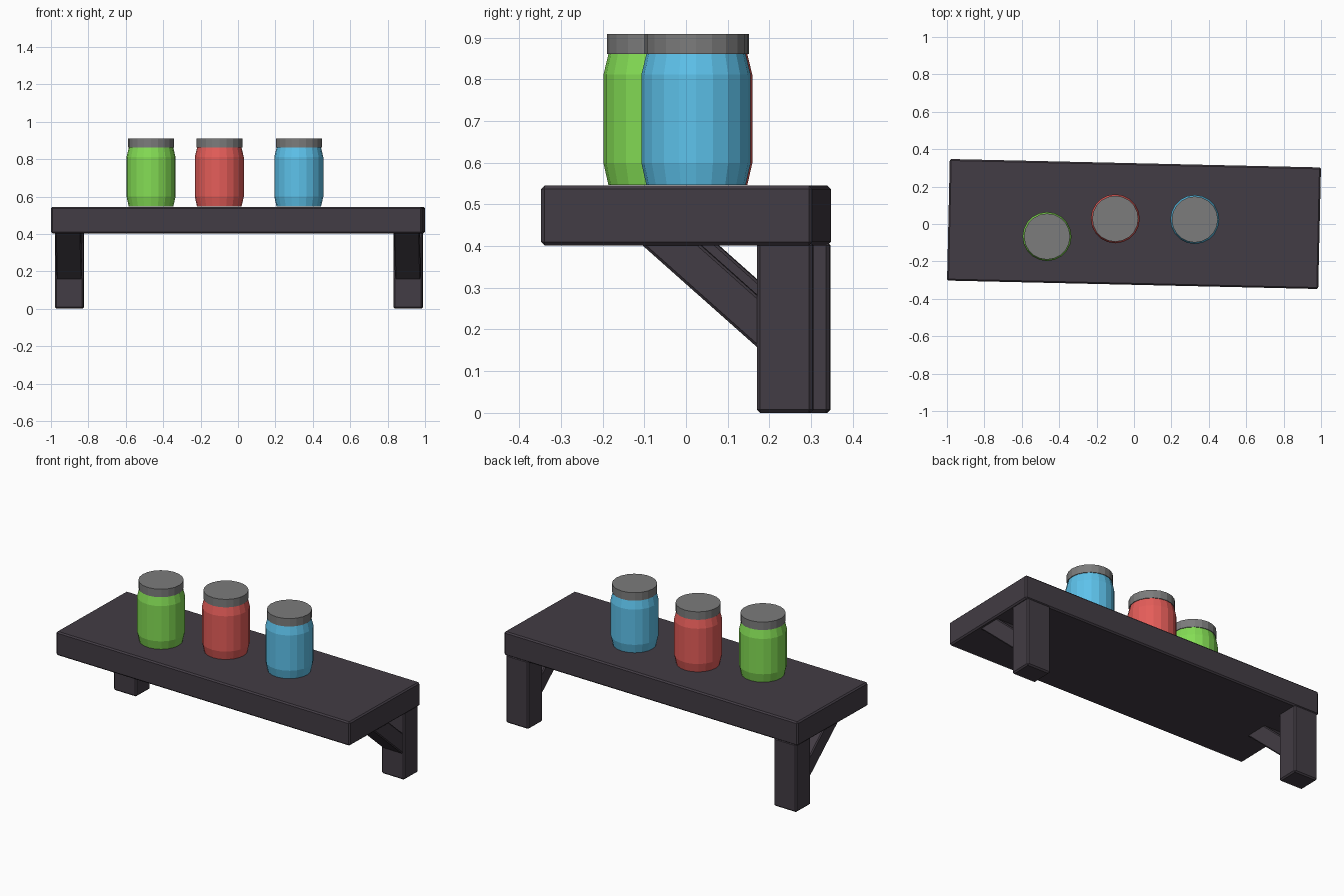
import bpy, bmesh, math
from mathutils import Matrix

if "Cube" in bpy.data.objects:
    bpy.data.objects.remove(bpy.data.objects["Cube"])

TILT = Matrix.Rotation(math.radians(-1.3), 4, 'Z')  # whole shelf is slightly turned


def material(name, rgb):
    m = bpy.data.materials.new(name)
    m.diffuse_color = (*rgb, 1)
    m.use_nodes = True
    m.node_tree.nodes["Principled BSDF"].inputs["Base Color"].default_value = m.diffuse_color
    return m


WOOD = material("dark_wood", (0.055, 0.045, 0.058))
LID = material("lid_grey", (0.2, 0.2, 0.2))


def finish(name, bm, mat, matrix=TILT, bevel=0):
    bmesh.ops.recalc_face_normals(bm, faces=bm.faces)
    me = bpy.data.meshes.new(name)
    bm.to_mesh(me)
    bm.free()
    me.materials.append(mat)
    ob = bpy.data.objects.new(name, me)
    bpy.context.collection.objects.link(ob)
    ob.matrix_world = matrix
    if bevel:
        mod = ob.modifiers.new("bevel", 'BEVEL')
        mod.width = bevel
        mod.segments = 1
    return ob


def box(name, lo, hi):
    bm = bmesh.new()
    size = [b - a for a, b in zip(lo, hi)]
    mid = [(a + b) / 2 for a, b in zip(lo, hi)]
    bmesh.ops.create_cube(bm, size=1, matrix=Matrix.Translation(mid) @ Matrix.Diagonal((*size, 1)))
    return finish(name, bm, WOOD, bevel=0.008)


def prism(name, profile, x0, x1):
    # extrude a (y, z) profile along x
    bm = bmesh.new()
    face = bm.faces.new([bm.verts.new((x0, y, z)) for y, z in profile])
    ext = bmesh.ops.extrude_face_region(bm, geom=[face])
    bmesh.ops.translate(bm, vec=(x1 - x0, 0, 0),
                        verts=[v for v in ext['geom'] if isinstance(v, bmesh.types.BMVert)])
    return finish(name, bm, WOOD, bevel=0.006)


def lathe(name, profile, mat, loc, sides):
    # stack of rings from (radius, z) points, capped at both ends
    bm = bmesh.new()
    rings = [[bm.verts.new((r * math.cos(2 * math.pi * i / sides),
                            r * math.sin(2 * math.pi * i / sides), z))
              for i in range(sides)] for r, z in profile]
    for a, b in zip(rings, rings[1:]):
        for i in range(sides):
            j = (i + 1) % sides
            bm.faces.new((a[i], a[j], b[j], b[i]))
    bm.faces.new(rings[0])
    bm.faces.new(rings[-1])
    return finish(name, bm, mat, Matrix.Translation(loc))


# shelf board
box("shelf_board", (-0.9925, -0.325, 0.402), (0.9925, 0.325, 0.545))

# wall posts and diagonal braces
brace = [(-0.103, 0.42), (0.21, 0.142), (0.21, 0.266), (0.037, 0.42)]
for side, cx in (("left", -0.907), ("right", 0.904)):
    box(side + "_post", (cx - 0.077, 0.192, 0), (cx + 0.077, 0.325, 0.41))
    prism(side + "_brace", brace, cx - 0.069, cx + 0.069)

# jars with lids
body = [(0.119, 0), (0.131, 0.053), (0.131, 0.265), (0.119, 0.315)]
lid = [(0.123, 0.315), (0.123, 0.363)]
for name, rgb, x, y in (("green", (0.23, 0.72, 0.09), -0.465, -0.067),
                        ("red", (0.78, 0.11, 0.1), -0.1, 0.028),
                        ("blue", (0.11, 0.54, 0.83), 0.325, 0.024)):
    loc = (x, y, 0.546)
    lathe(name + "_jar", body, material(name + "_glass", rgb), loc, 20)
    lathe(name + "_jar_lid", lid, LID, loc, 20)
